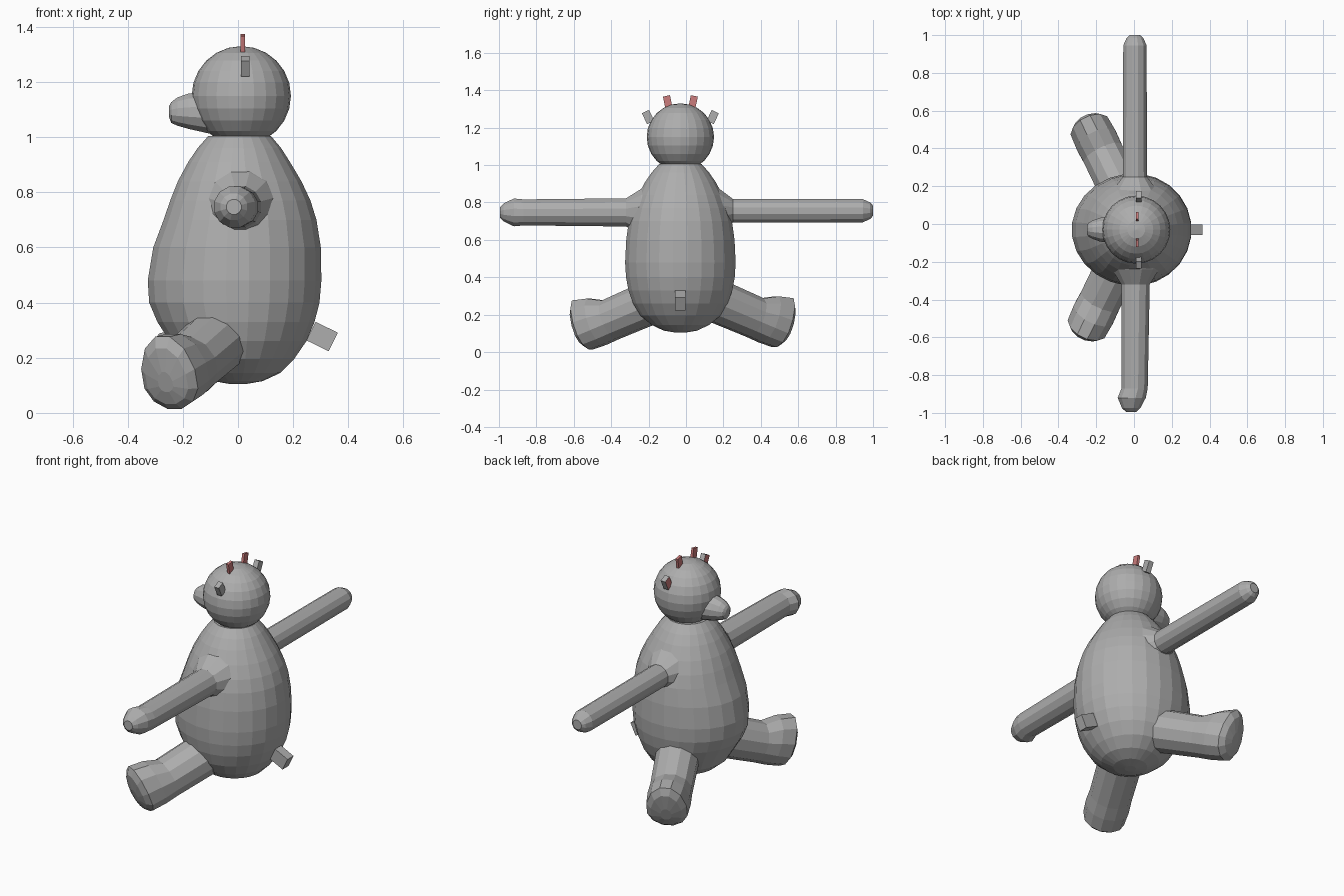
import bpy, bmesh, math
from mathutils import Vector, Matrix

if "Cube" in bpy.data.objects:
    bpy.data.objects.remove(bpy.data.objects["Cube"])


def material(name, rgb):
    m = bpy.data.materials.new(name)
    m.diffuse_color = (*rgb, 1)
    m.use_nodes = True
    m.node_tree.nodes["Principled BSDF"].inputs["Base Color"].default_value = m.diffuse_color
    return m


GREY = material("grey", (0.42, 0.42, 0.42))
RED = material("soft_red", (0.60, 0.20, 0.20))
CY = -0.03  # centre line of the body


def finish(name, bm, mats):
    bmesh.ops.recalc_face_normals(bm, faces=bm.faces)
    me = bpy.data.meshes.new(name)
    bm.to_mesh(me)
    bm.free()
    for m in mats:
        me.materials.append(m)
    ob = bpy.data.objects.new(name, me)
    bpy.context.collection.objects.link(ob)
    return ob


def loft(name, rings, side, up, segs):
    """Skin rings of (centre, half width, height up, height down)."""
    bm = bmesh.new()
    side, up = Vector(side).normalized(), Vector(up).normalized()
    loops = []
    for c, w, hi, lo in rings:
        loop = []
        for i in range(segs):
            a = 2 * math.pi * (i + 0.5) / segs
            h = math.sin(a) * (hi if math.sin(a) > 0 else lo)
            loop.append(bm.verts.new(Vector(c) + side * math.cos(a) * w + up * h))
        loops.append(loop)
    for a, b in zip(loops, loops[1:]):
        for i in range(segs):
            j = (i + 1) % segs
            bm.faces.new((a[i], a[j], b[j], b[i]))
    bm.faces.new(loops[0])
    bm.faces.new(loops[-1])
    return finish(name, bm, [GREY])


def block(name, centre, size, axis, angle, mats, front_red=False):
    bm = bmesh.new()
    bmesh.ops.create_cube(bm, size=1)
    bm.normal_update()
    if front_red:
        for f in bm.faces:
            f.material_index = int(f.normal.x < -0.5)
    bmesh.ops.transform(bm, verts=bm.verts, matrix=Matrix.Translation(centre)
                        @ Matrix.Rotation(angle, 4, axis) @ Matrix.Diagonal((*size, 1)))
    return finish(name, bm, mats)


# Egg-shaped body: height, side radius, belly radius, back radius
profile = [(0.105, 0.03, 0.03, 0.03), (0.115, 0.09, 0.09, 0.09),
           (0.145, 0.155, 0.15, 0.155), (0.195, 0.215, 0.21, 0.205),
           (0.26, 0.255, 0.25, 0.25), (0.33, 0.28, 0.295, 0.28),
           (0.40, 0.293, 0.325, 0.298), (0.48, 0.298, 0.33, 0.305),
           (0.60, 0.292, 0.31, 0.303), (0.70, 0.278, 0.272, 0.287),
           (0.77, 0.258, 0.248, 0.265), (0.84, 0.228, 0.22, 0.232),
           (0.91, 0.19, 0.182, 0.19), (0.96, 0.155, 0.148, 0.158),
           (1.005, 0.115, 0.108, 0.12)]
loft("body", [((0, CY, z), w, f, b) for z, w, f, b in profile], (0, 1, 0), (-1, 0, 0), 24)

# Head
bm = bmesh.new()
bmesh.ops.create_uvsphere(bm, u_segments=24, v_segments=12, radius=0.18)
bmesh.ops.translate(bm, verts=bm.verts, vec=(0.012, CY, 1.15))
finish("head", bm, [GREY])

# Snout
loft("snout", [((x, CY, 1.09), w, hi, lo) for x, w, hi, lo in
               ((-0.09, 0.078, 0.082, 0.083), (-0.18, 0.065, 0.07, 0.062),
                (-0.22, 0.05, 0.056, 0.05), (-0.242, 0.037, 0.038, 0.04),
                (-0.25, 0.02, 0.024, 0.018))], (0, 1, 0), (0, 0, 1), 12)

# Arms, each flaring into a shoulder
left_arm = [(0.005, 0.14, 0.15), (0.005, 0.17, 0.128), (0.005, 0.25, 0.066),
            (0.005, 0.945, 0.064), (0.005, 0.985, 0.046), (0.005, 1.0, 0.028)]
right_arm = [(0.008, -0.20, 0.15), (0.008, -0.24, 0.13), (0.008, -0.32, 0.078),
             (0.003, -0.87, 0.072), (-0.012, -0.92, 0.077),
             (-0.015, -0.975, 0.05), (-0.015, -0.995, 0.028)]
for name, path, z in (("left_arm", left_arm, 0.756), ("right_arm", right_arm, 0.747)):
    loft(name, [((x, y, z), r, r, r) for x, y, r in path], (1, 0, 0), (0, 0, 1), 12)

# Legs, splayed forwards, with toes turned up
leg = [(0.0, 0.118, 0.118, 0.118), (0.25, 0.115, 0.112, 0.115),
       (0.33, 0.118, 0.155, 0.117), (0.415, 0.112, 0.178, 0.112),
       (0.44, 0.085, 0.14, 0.082), (0.452, 0.03, 0.05, 0.03)]
for name, s, ox, oy, oz in (("left_leg", 1, 0, 0, 0), ("right_leg", -1, -0.015, -0.035, -0.012)):
    axis = Vector((-0.42, 0.85 * s, -0.36)).normalized()
    side = axis.cross(Vector((0, 0, 1)))
    start = Vector((-0.06 + ox, 0.16 * s + oy, 0.275 + oz))
    loft(name, [(start + axis * t, w, hi, lo) for t, w, hi, lo in leg],
         side, side.cross(axis), 12)

# Ears and horns
for s, label in ((1, "left"), (-1, "right")):
    block(label + "_ear", (0.026, CY + 0.173 * s, 1.257), (0.03, 0.042, 0.064),
          'X', -0.45 * s, [GREY, RED], True)
    block(label + "_horn", (0.017, CY + 0.068 * s, 1.338), (0.015, 0.038, 0.065),
          'X', -0.2 * s, [RED])

# Tail
block("tail", (0.305, CY, 0.277), (0.09, 0.055, 0.075), 'Y', math.radians(26), [GREY])
